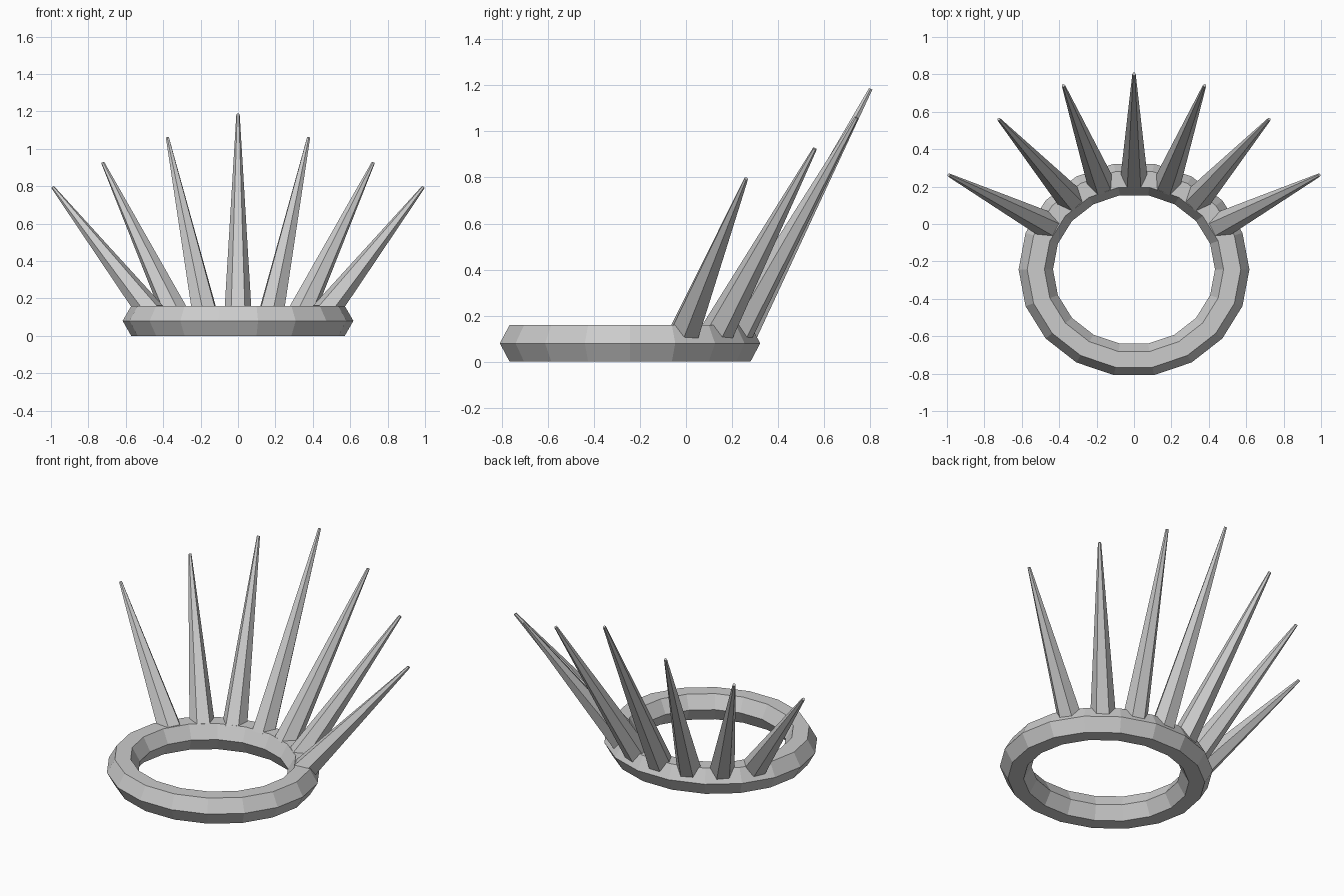
import bpy, bmesh
from math import sin, cos, pi, atan2, radians
from mathutils import Vector

if "Cube" in bpy.data.objects:
    bpy.data.objects.remove(bpy.data.objects["Cube"])

CENTRE_Y = -0.243
SQUASH = 0.93          # ring is slightly narrower front to back
MAJOR, MINOR = 0.525, 0.092

# Head band: low-poly oval torus with hexagonal section
bpy.ops.mesh.primitive_torus_add(major_segments=18, minor_segments=6,
                                 major_radius=MAJOR, minor_radius=MINOR,
                                 location=(0, CENTRE_Y, 0.08))
band = bpy.context.object
band.name = "head_band"
band.scale = (1, SQUASH, 1)
bpy.ops.object.transform_apply(location=False, rotation=False, scale=True)
bpy.ops.object.shade_flat()


def spike(name, angle, reach, height):
    """Tapered six-sided spike leaning outward from the band."""
    radial = Vector((cos(angle), sin(angle), 0))
    t = atan2(sin(angle) / SQUASH, cos(angle))
    base = Vector((MAJOR * cos(t), CENTRE_Y + MAJOR * SQUASH * sin(t), 0.12))
    tip = Vector((0, CENTRE_Y, height)) + radial * reach
    axis = (tip - base).normalized()
    side = Vector((0, 0, 1)).cross(radial)
    out = side.cross(axis)
    bm = bmesh.new()
    rings = []
    for c, r in ((base, 0.073), (tip, 0.009)):
        rings.append([bm.verts.new(c + side * r * cos(k * pi / 3) + out * r * sin(k * pi / 3))
                      for k in range(6)])
    lo, hi = rings
    for k in range(6):
        n = (k + 1) % 6
        bm.faces.new((lo[k], lo[n], hi[n], hi[k]))
    bm.faces.new(lo[::-1])
    bm.faces.new(hi)
    bmesh.ops.recalc_face_normals(bm, faces=bm.faces)
    mesh = bpy.data.meshes.new(name)
    bm.to_mesh(mesh)
    bm.free()
    bpy.context.collection.objects.link(bpy.data.objects.new(name, mesh))


# Fan of seven spikes around the back, tallest in the middle
spike("spike_centre", radians(90), 1.045, 1.185)
for i, (reach, height) in enumerate(((1.053, 1.06), (1.08, 0.925), (1.112, 0.795)), 1):
    for s, label in ((-1, "right"), (1, "left")):
        spike(f"spike_{label}_{i}", radians(90 + s * 21 * i), reach, height)
